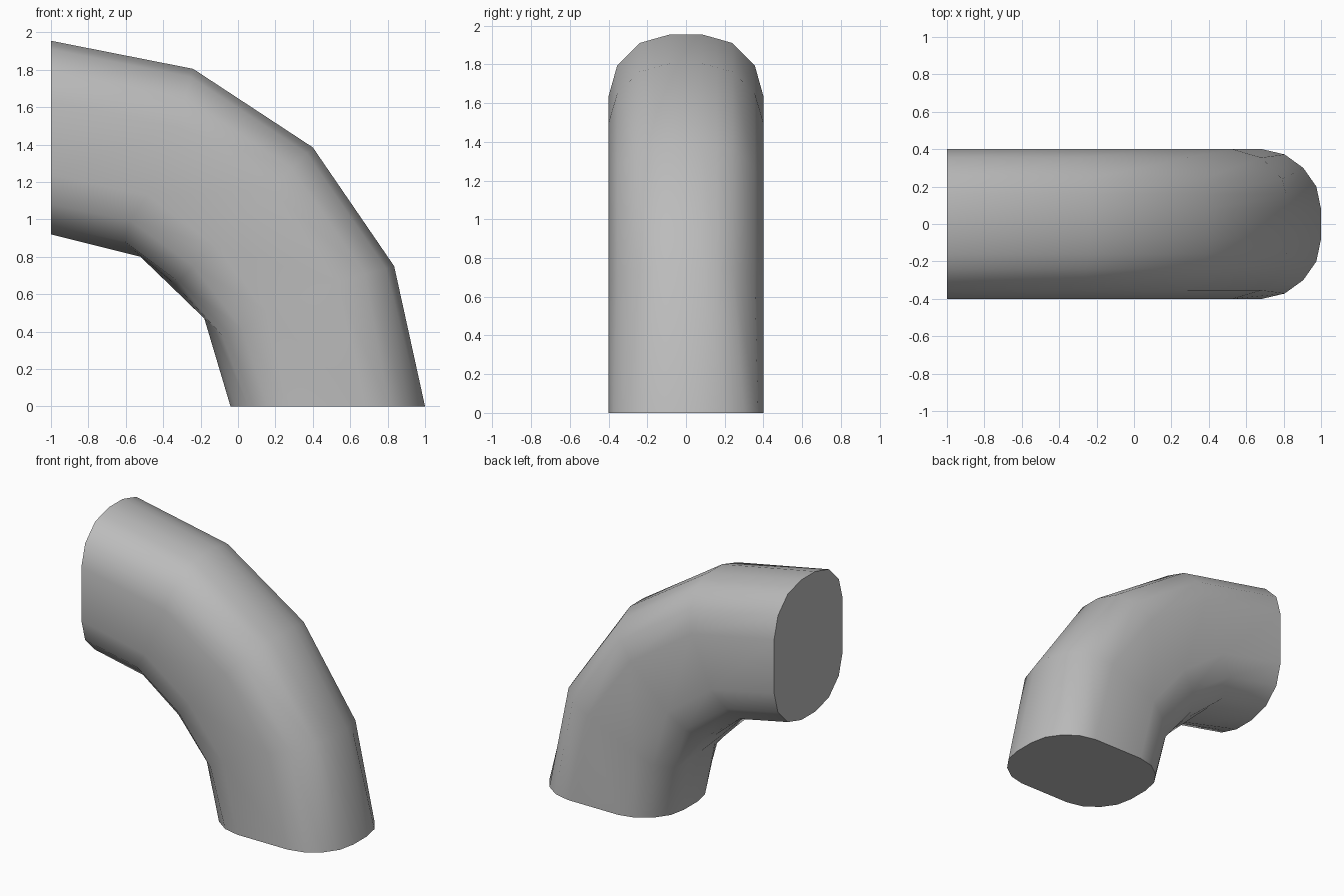
import bpy
import bmesh
import math
from mathutils import Vector

cube = bpy.data.objects.get("Cube")
if cube:
    bpy.data.objects.remove(cube, do_unlink=True)

# One flat grey for the whole pipe
grey = bpy.data.materials.new("light_grey")
grey.use_nodes = True
colour = (0.5, 0.5, 0.5, 1)
grey.diffuse_color = colour
grey.node_tree.nodes["Principled BSDF"].inputs["Base Color"].default_value = colour

# Quarter sections: half width and depth from the outer or inner bend
BODY = [(0.08, 0), (0.16, 0.022), (0.24, 0.045), (0.355, 0.16), (0.4, 0.32)]
BASE = [(0.08, 0), (0.2, 0.025), (0.3, 0.095), (0.372, 0.195), (0.4, 0.315)]
SHIFT_WEIGHT = [0, 0.5, 1, 1, 0.5]

# Stations along the bend: outer (x, z), inner (x, z), inner skew, section
STATIONS = [
    ((-1, 1.955), (-1, 0.92), (0, 0), BODY),
    ((-0.24, 1.805), (-0.52, 0.8), (-0.1, 0.04), BODY),
    ((0.4, 1.385), (-0.35, 0.635), (0, 0), BODY),
    ((0.835, 0.75), (-0.18, 0.47), (0.05, -0.1), BODY),
    ((1, 0), (-0.04, 0), (0, 0), BASE),
]


def section_points(outer, inner, skew, profile):
    """Closed rounded section between the outer and inner bend."""
    outer, inner, skew = Vector(outer), Vector(inner), Vector(skew)
    across = (inner - outer).normalized()
    side = [(y, outer + across * d) for y, d in profile]
    lower = [(y, inner - across * d + skew * w)
             for (y, d), w in zip(profile, SHIFT_WEIGHT)]
    side += reversed(lower)
    loop = side + [(-y, p) for y, p in reversed(side)]
    return [(p.x, y, p.y) for y, p in loop]


# Pipe body: skin consecutive sections and close both ends
bm = bmesh.new()
rings = [[bm.verts.new(p) for p in section_points(*s)] for s in STATIONS]
for a, b in zip(rings, rings[1:]):
    for i in range(len(a)):
        j = (i + 1) % len(a)
        bm.faces.new((a[i], a[j], b[j], b[i]))
bm.faces.new(rings[0])
bm.faces.new(rings[-1])
bmesh.ops.recalc_face_normals(bm, faces=bm.faces)
mesh = bpy.data.meshes.new("pipe_elbow")
bm.to_mesh(mesh)
bm.free()

pipe = bpy.data.objects.new("pipe_elbow", mesh)
bpy.context.collection.objects.link(pipe)
mesh.materials.append(grey)
bpy.ops.object.select_all(action="DESELECT")
pipe.select_set(True)
bpy.context.view_layer.objects.active = pipe
bpy.ops.object.shade_smooth_by_angle(angle=math.radians(35))
